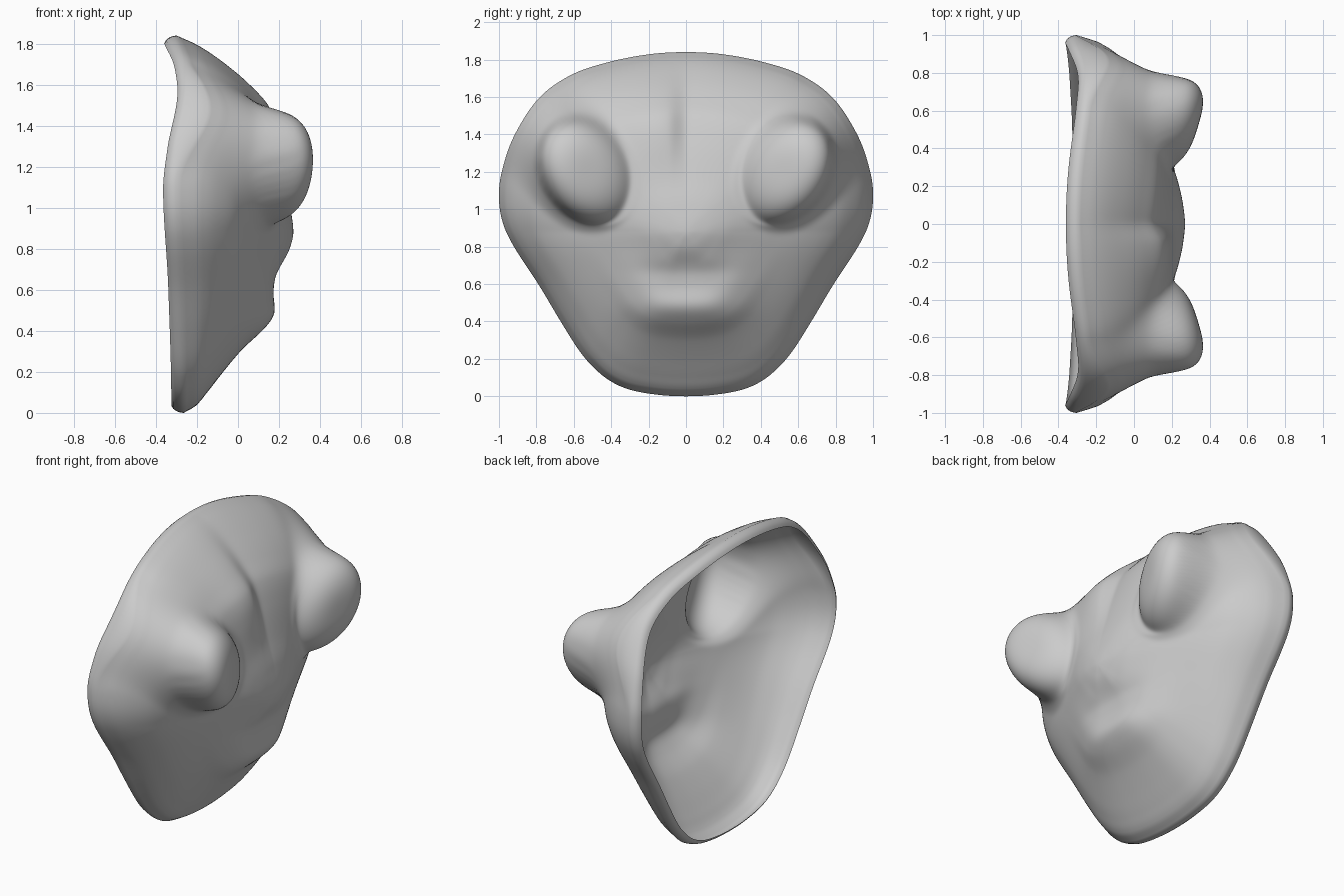
import bpy, bmesh, math
from mathutils import Vector

if "Cube" in bpy.data.objects:
    bpy.data.objects.remove(bpy.data.objects["Cube"])

CZ = 0.88          # height of the nose tip, centre of the radial grid
STEPS, RINGS = 8, 110


def lerp_table(tab, v):
    """Smooth (monotone Hermite) lookup in a list of (key, value)."""
    if v <= tab[0][0]:
        return tab[0][1]
    if v >= tab[-1][0]:
        return tab[-1][1]
    n = len(tab)

    def slope(i):
        if i <= 0:
            return 0
        if i >= n - 1:
            return (tab[n - 1][1] - tab[n - 2][1]) / (tab[n - 1][0] - tab[n - 2][0])
        a = (tab[i][1] - tab[i - 1][1]) / (tab[i][0] - tab[i - 1][0])
        b = (tab[i + 1][1] - tab[i][1]) / (tab[i + 1][0] - tab[i][0])
        return 0 if a * b <= 0 else 2 * a * b / (a + b)

    i = next(k for k in range(n - 1) if v <= tab[k + 1][0])
    h = tab[i + 1][0] - tab[i][0]
    s = (v - tab[i][0]) / h
    return ((2*s**3 - 3*s**2 + 1) * tab[i][1] + (s**3 - 2*s**2 + s) * h * slope(i)
            + (3*s**2 - 2*s**3) * tab[i + 1][1] + (s**3 - s**2) * h * slope(i + 1))


# Half outline (y, z) from the top to the chin
HALF = [(0, 1.84), (.2, 1.828), (.42, 1.785), (.62, 1.715), (.79, 1.59), (.92, 1.39),
        (.985, 1.2), (1.0, 1.06), (.98, .93), (.92, .8), (.79, .6), (.67, .4),
        (.575, .25), (.5, .16), (.41, .085), (.3, .035), (.15, .008), (0, 0)]
# Depth from the nose out to the rim, in three directions
UP = [(0, .27), (.15, .25), (.3, .21), (.5, .155), (.646, .1), (.75, .02), (.854, -.08), (.95, -.2), (1, -.3)]
DOWN = [(0, .27), (.08, .255), (.2, .205), (.32, .17), (.43, .15), (.545, .1), (.66, .01),
        (.77, -.07), (.886, -.15), (.96, -.205), (1, -.265)]
SIDE = [(0, .27), (.1, .26), (.2, .238), (.3, .205), (.5, .13), (.7, .045), (.82, -.025),
        (.9, -.1), (.96, -.185), (1, -.3)]
# Depth of the rear edge by height
EDGE = [(0, -.325), (.6, -.34), (1.1, -.365), (1.3, -.345), (1.6, -.295), (1.72, -.31), (1.84, -.36)]


def outline():
    """Closed Catmull-Rom loop through the mirrored half outline."""
    pts = [Vector(p) for p in HALF] + [Vector((-y, z)) for y, z in HALF[-2:0:-1]]
    n, out = len(pts), []
    for i in range(n):
        a, b, c, d = (pts[(i + k) % n] for k in (-1, 0, 1, 2))
        for k in range(STEPS):
            s = k / STEPS
            out.append(.5 * (2*b + (c - a)*s + (2*a - 5*b + 4*c - d)*s*s + (3*b - a - 3*c + d)*s**3))
    return out


def gauss(v, c, w):
    return math.exp(-((v - c) / w) ** 2)


def smooth_max(a, b, k):
    return max(a, b) + max(k - abs(a - b), 0) ** 2 / (4 * k)


def add_eye(x, y, z):
    """Tilted egg-shaped bulge, with a skirt flaring from it to the rim."""
    a = math.radians(38)
    u, v = abs(y) - .52, z - 1.2
    p, q = u*math.cos(a) - v*math.sin(a), u*math.sin(a) + v*math.cos(a)
    r = math.hypot(p / .24, q / .312)
    x = smooth_max(x, .13 - .6 * max(r - 1, 0), .12)
    if r < 1:
        x = smooth_max(x, .12 + .22 * math.sqrt(1 - r**3) + .3*u, .02)
    return x


def depth(p, t):
    d = Vector((p.x, p.y - CZ)).normalized()
    w = d.y * d.y
    vert = UP if d.y > 0 else DOWN
    x = (1 - w) * lerp_table(SIDE, t) + w * lerp_table(vert, t)
    x += .05 * 2 * abs(d.x) * max(d.y, 0) * 9.48 * t**3 * (1 - t)            # fuller brow
    end = (1 - w) * SIDE[-1][1] + w * vert[-1][1]
    x += (lerp_table(EDGE, p.y) + .06 - end) * t**8
    y, z = p.x * t, CZ + (p.y - CZ) * t
    flat = 1 / (1 + (abs(y) / .22) ** 4)
    x += .033 * flat * gauss(z, .47, .09) - .008 * flat * gauss(z, .67, .05)  # lip and hollow
    if y < 0:                                                                # brow fold
        x += .035 * min(1, -y / .08) * gauss(y, -.12, .17) * gauss(z, 1.48, .22)
    return add_eye(x, y, z)


# Mask shell with hollow eye bulges
bm = bmesh.new()
loop = outline()
n = len(loop)
centre = bm.verts.new((depth(loop[0], 0), 0, CZ))
rings = []
for r in range(1, RINGS + 1):
    t = r / RINGS
    rings.append([bm.verts.new((depth(p, t), p.x*t, CZ + (p.y - CZ)*t)) for p in loop])
soft = [v for ring in rings[:int(RINGS * .96)] for v in ring] + [centre]

# Rim curling back and inward
for s, k in ((.997, .3), (.99, .6), (.977, .85), (.96, 1)):
    rings.append([bm.verts.new((lerp_table(EDGE, p.y) + .06 * (1 - k), p.x*s, CZ + (p.y - CZ)*s))
                  for p in loop])

for i in range(n):
    j = (i + 1) % n
    bm.faces.new((centre, rings[0][j], rings[0][i]))
    for a, b in zip(rings, rings[1:]):
        bm.faces.new((a[i], a[j], b[j], b[i]))
for _ in range(5):
    bmesh.ops.smooth_vert(bm, verts=soft, factor=.5, use_axis_x=True, use_axis_y=True, use_axis_z=True)
bmesh.ops.recalc_face_normals(bm, faces=bm.faces)
centre.normal_update()
if centre.normal.x < 0:
    bmesh.ops.reverse_faces(bm, faces=bm.faces)
for f in bm.faces:
    f.smooth = True
mesh = bpy.data.meshes.new("mask_shell")
bm.to_mesh(mesh)
bm.free()
bpy.context.collection.objects.link(bpy.data.objects.new("mask_shell", mesh))
